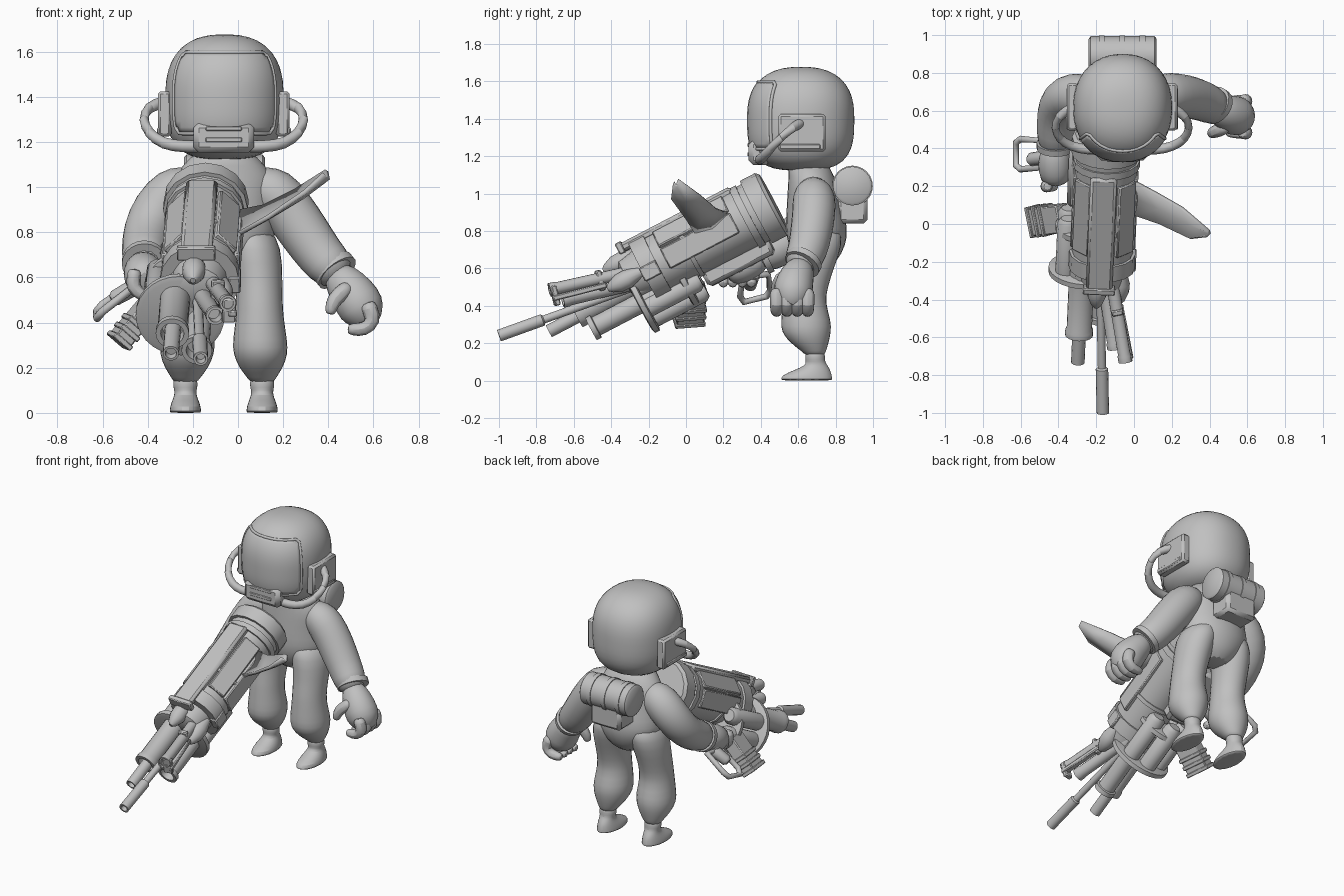
import bpy, bmesh, math
from mathutils import Vector, Matrix, Euler

if "Cube" in bpy.data.objects:
    bpy.data.objects.remove(bpy.data.objects["Cube"])

grey = bpy.data.materials.new("plain grey")
grey.use_nodes = True
grey.diffuse_color = (0.53, 0.53, 0.53, 1)
grey.node_tree.nodes["Principled BSDF"].inputs["Base Color"].default_value = (0.53, 0.53, 0.53, 1)

CX = -0.063          # centre plane of the figure
made = []


def add(name, bm, subdiv=0):
    bmesh.ops.recalc_face_normals(bm, faces=bm.faces)
    me = bpy.data.meshes.new(name)
    bm.to_mesh(me)
    bm.free()
    ob = bpy.data.objects.new(name, me)
    bpy.context.collection.objects.link(ob)
    me.materials.append(grey)
    if subdiv:
        ob.modifiers.new("round", "SUBSURF").levels = subdiv
        ob.modifiers["round"].render_levels = subdiv
    made.append(ob)
    return ob


def skin(name, rings, subdiv=0):
    """Join equal rings of points into a closed skin."""
    bm = bmesh.new()
    loops = [[bm.verts.new(p) for p in ring] for ring in rings]
    n = len(loops[0])
    for a, b in zip(loops, loops[1:]):
        for i in range(n):
            bm.faces.new((a[i], a[(i + 1) % n], b[(i + 1) % n], b[i]))
    bm.faces.new(loops[0][::-1])
    bm.faces.new(loops[-1])
    return add(name, bm, subdiv)


def circle(n, rx, ry):
    return [Vector((rx * math.cos(2 * math.pi * i / n), ry * math.sin(2 * math.pi * i / n), 0)) for i in range(n)]


def stack(name, levels):
    """Horizontal ellipses: (x, y, z, rx, ry)."""
    return skin(name, [[Vector(l[:3]) + c for c in circle(14, l[3], l[4])] for l in levels], 1)


def limb(name, pts, n=12):
    """Round limb along (x, y, z, radius) with softened ends."""
    P = [Vector(p[:3]) for p in pts]
    R = [p[3] * 1.04 for p in pts]
    T = [(P[min(i + 1, len(P) - 1)] - P[max(i - 1, 0)]).normalized() for i in range(len(P))]
    P = [P[0] - T[0] * R[0] * 0.5] + P + [P[-1] + T[-1] * R[-1] * 0.5]
    R = [R[0] * 0.6] + R + [R[-1] * 0.6]
    T = [T[0]] + T + [T[-1]]
    down = Vector((0, 0, -1))
    return skin(name, [[p + down.rotation_difference(t) @ c for c in circle(n, r, r)]
                       for p, r, t in zip(P, R, T)], 1)


def lathe(name, a, b, prof, n=20):
    """Turned part from a to b; profile holds (fraction, radius)."""
    a, b = Vector(a), Vector(b)
    q = (b - a).to_track_quat("Z", "Y")
    return skin(name, [[a.lerp(b, t) + q @ c for c in circle(n, r, r)] for t, r in prof])


def box(name, loc, size, mat=Matrix(), bevel=0.006):
    bm = bmesh.new()
    bmesh.ops.create_cube(bm, size=1)
    bmesh.ops.scale(bm, vec=size, verts=bm.verts)
    bmesh.ops.bevel(bm, geom=bm.edges[:], offset=bevel, segments=1, affect="EDGES")
    bmesh.ops.transform(bm, matrix=mat @ Matrix.Translation(loc), verts=bm.verts)
    return add(name, bm)


def wire(name, pts, r):
    cu = bpy.data.curves.new(name, "CURVE")
    cu.dimensions = "3D"
    cu.bevel_depth = r
    sp = cu.splines.new("POLY")
    sp.points.add(len(pts) - 1)
    for s, p in zip(sp.points, pts):
        s.co = (*p, 1)
    sp.use_cyclic_u = True
    cu.materials.append(grey)
    bpy.context.collection.objects.link(bpy.data.objects.new(name, cu))


# Helmet: round from above, domed on top and squarer below
HC, HR, ROUND = Vector((-0.06, 0.615, 1.4)), Vector((0.262, 0.285, 0.277)), 2.2


def flat_length(x, y):
    return (abs(x) ** ROUND + abs(y) ** ROUND) ** (1 / ROUND)


def on_helmet(d, grow=1.0):
    p = 2.5 if d[2] > 0 else 3.1
    k = grow * (flat_length(d[0], d[1]) ** p + abs(d[2]) ** p) ** (-1 / p)
    return HC + Vector([c * k * r for c, r in zip(d, HR)])


def on_face(u, v, grow):
    """Visor point: u across and v up, both -1 to 1."""
    x = 1.45 * u
    return on_helmet((x, -1, (0.13 + 0.73 * v) * flat_length(x, 1)), grow)


bm = bmesh.new()
bmesh.ops.create_icosphere(bm, subdivisions=4, radius=1)
for v in bm.verts:
    v.co = on_helmet(v.co)
add("helmet", bm)

# Visor patch and its rim
N = 14
ticks = [2 * i / N - 1 for i in range(N + 1)]
bm = bmesh.new()
grid = [[bm.verts.new(on_face(u, v, 1.012)) for u in ticks] for v in ticks]
for j in range(N):
    for i in range(N):
        if not (i in (0, N - 1) and j in (0, N - 1)):
            bm.faces.new((grid[j][i], grid[j][i + 1], grid[j + 1][i + 1], grid[j + 1][i]))
visor = add("visor", bm)
visor.modifiers.new("thick", "SOLIDIFY").thickness = 0.015
inner = ticks[1:-1]
edge = [(u, -1) for u in inner] + [(1, v) for v in inner] \
    + [(-u, 1) for u in inner] + [(-1, -v) for v in inner]
wire("visor_rim", [on_face(u * 1.03, v * 1.03, 1.0) for u, v in edge], 0.009)

# Breathing mask with two slots
box("mask", (CX, 0.395, 1.22), (0.27, 0.12, 0.135), bevel=0.025)
for z in (1.21, 1.26):
    box("mask_slot", (CX, 0.333, z), (0.16, 0.009, 0.02), bevel=0.003)

# Ear pads and hoses on both sides
for s in (-1, 1):
    box("ear_pad", (CX + s * 0.262, 0.62, 1.325), (0.06, 0.25, 0.2), bevel=0.012)
    box("ear_bar", (CX + s * 0.287, 0.61, 1.25), (0.02, 0.22, 0.03))
    limb("hose", [(CX + s * dx, y, z, 0.027) for dx, y, z in (
        (0.1, 0.4, 1.18), (0.18, 0.39, 1.18), (0.27, 0.41, 1.19), (0.335, 0.45, 1.24),
        (0.36, 0.51, 1.3), (0.34, 0.57, 1.355), (0.26, 0.62, 1.38))])

# Torso
stack("torso", [(CX, y, z, rx, ry) for y, z, rx, ry in (
    (0.7, 0.6, 0.08, 0.08), (0.7, 0.68, 0.17, 0.14), (0.7, 0.77, 0.245, 0.172), (0.695, 0.86, 0.23, 0.165),
    (0.685, 0.95, 0.225, 0.15), (0.68, 1.03, 0.235, 0.14), (0.67, 1.09, 0.195, 0.125), (0.65, 1.18, 0.11, 0.11))])

# Legs in baggy trousers, and shoes
for s in (-1, 1):
    stack("leg", [(CX + s * dx, y, z, rx, ry) for dx, y, z, rx, ry in (
        (0.17, 0.69, 0.13, 0.05, 0.05), (0.168, 0.685, 0.155, 0.065, 0.065), (0.165, 0.66, 0.2, 0.1, 0.105),
        (0.163, 0.642, 0.26, 0.125, 0.138), (0.16, 0.642, 0.32, 0.125, 0.138), (0.16, 0.63, 0.42, 0.108, 0.116),
        (0.158, 0.64, 0.5, 0.105, 0.122), (0.155, 0.665, 0.6, 0.108, 0.128), (0.14, 0.69, 0.73, 0.12, 0.155),
        (0.11, 0.7, 0.83, 0.1, 0.13))])
    stack("shoe", [(CX + s * 0.17, y, z, rx, ry) for y, z, rx, ry in (
        (0.645, 0.0, 0.068, 0.135), (0.645, 0.004, 0.072, 0.142), (0.645, 0.028, 0.07, 0.138),
        (0.675, 0.055, 0.06, 0.1), (0.697, 0.08, 0.05, 0.062), (0.692, 0.1, 0.05, 0.052),
        (0.69, 0.125, 0.058, 0.056), (0.69, 0.17, 0.05, 0.05))])

# Left arm with open hand
limb("left_arm", [(0.09, 0.68, 1.01, 0.09), (0.155, 0.685, 0.985, 0.116), (0.225, 0.685, 0.9, 0.116),
                  (0.3, 0.67, 0.79, 0.113), (0.37, 0.65, 0.69, 0.106), (0.425, 0.62, 0.635, 0.1)])
lathe("left_cuff", (0.42, 0.635, 0.645), (0.44, 0.62, 0.62), [(0, 0.09), (0, 0.1), (1, 0.1), (1, 0.08)])
limb("left_palm", [(0.45, 0.61, 0.6, 0.08), (0.51, 0.58, 0.53, 0.102), (0.55, 0.57, 0.46, 0.108),
                   (0.57, 0.565, 0.42, 0.078)])
for i in range(4):
    y = 0.485 + 0.055 * i
    limb("left_finger", [(0.58, y, 0.47, 0.042), (0.605, y, 0.405, 0.038), (0.56, y, 0.367, 0.036),
                         (0.5, y, 0.37, 0.028)], 8)
limb("left_thumb", [(0.48, 0.51, 0.55, 0.04), (0.42, 0.485, 0.5, 0.036), (0.41, 0.48, 0.45, 0.027)], 8)

# Right arm, bent forward to hold the gun
limb("right_arm", [(-0.216, 0.68, 1.01, 0.09), (-0.281, 0.685, 0.985, 0.116), (-0.36, 0.68, 0.9, 0.115),
                   (-0.4, 0.63, 0.81, 0.11), (-0.41, 0.54, 0.73, 0.106), (-0.415, 0.43, 0.675, 0.1)])
lathe("right_cuff", (-0.415, 0.43, 0.675), (-0.415, 0.4, 0.66), [(0, 0.09), (0, 0.1), (1, 0.1), (1, 0.08)])
limb("right_hand", [(-0.42, 0.39, 0.65, 0.075), (-0.42, 0.32, 0.62, 0.092), (-0.415, 0.25, 0.59, 0.085)])
for i in range(4):
    y = 0.2 + 0.05 * i
    limb("right_finger", [(-0.46, y, 0.62, 0.036), (-0.47, y, 0.55, 0.034), (-0.42, y, 0.52, 0.03)], 8)

# Back roll with straps, and pouch
lathe("back_roll", (-0.24, 0.89, 1.04), (0.12, 0.89, 1.04), [(0, 0.09), (0.03, 0.104), (0.97, 0.104), (1, 0.09)], 24)
for x in (-0.17, CX, 0.045):
    lathe("roll_strap", (x - 0.015, 0.89, 1.04), (x + 0.015, 0.89, 1.04), [(0, 0.1), (0, 0.109), (1, 0.109), (1, 0.1)], 24)
box("pouch", (CX, 0.89, 0.92), (0.23, 0.16, 0.16), bevel=0.02)

# Gun frame: local y runs back along the barrel, local z is up
rear, front = Vector((-0.14, 0.47, 0.95)), Vector((-0.17, -0.22, 0.59))
back = (rear - front).normalized()
side = back.cross(Vector((0, 0, 1))).normalized()
up = side.cross(back)
G = Matrix.Translation(front) @ Matrix((side, back, up)).transposed().to_4x4()


def barrel(name, x, z, y0, y1, prof, n=20):
    return lathe(name, G @ Vector((x, y0, z)), G @ Vector((x, y1, z)), prof, n)


# Main gun body, bands and flat panels
barrel("gun_body", 0, 0, -0.12, 0.78, [(0, 0.08), (0.02, 0.11), (0.13, 0.125), (0.13, 0.16), (0.8, 0.165),
                                       (0.88, 0.17), (0.88, 0.188), (0.98, 0.188), (1, 0.17)], 16)
for y, w, r in ((-0.01, 0.09, 0.176), (0.25, 0.025, 0.171), (0.6, 0.04, 0.178)):
    barrel("gun_band", 0, 0, y, y + w, [(0, 0.13), (0, r), (1, r), (1, 0.13)], 16)
for deg in (-90, -45, 45, 90):
    turn = G @ Matrix.Rotation(math.radians(deg), 4, "Y")
    box("gun_panel", (0, 0.34, 0.155), (0.12, 0.42, 0.035), turn)
box("top_panel", (-0.01, 0.27, 0.162), (0.14, 0.68, 0.05), G, 0.015)
box("front_clamp", (-0.01, -0.06, 0.165), (0.17, 0.035, 0.065), G)
box("side_lug", (0.155, 0.03, -0.02), (0.05, 0.1, 0.08), G)
box("receiver", (-0.1, 0.46, -0.19), (0.2, 0.4, 0.1), G, 0.02)

# Lower rotating cluster: discs, rear tubes, front tubes with hollow mouths
for name, y, r in (("cluster_disc", -0.115, 0.197), ("cluster_rear_disc", 0.14, 0.17)):
    barrel(name, -0.085, -0.124, y, y + 0.04, [(0, r * 0.9), (0.15, r), (0.85, r), (1, r * 0.9)], 28)
for i in range(6):
    a = math.radians(30 + 60 * i)
    barrel("rear_tube", -0.085 + 0.12 * math.cos(a), -0.124 + 0.12 * math.sin(a), -0.1, 0.24,
           [(0, 0.056), (0.93, 0.056), (1, 0.038)], 14)


def mouth(r, lip=0.07):
    return [(0.15, r * 0.65), (0, r * 0.7), (0, r), (lip, r)]


barrel("wide_tube", 0, -0.145, -0.4, 0, mouth(0.068) + [(0.08, 0.054), (1, 0.054)])
barrel("left_tube", -0.105, -0.04, -0.44, 0, mouth(0.074) + [(0.1, 0.067), (1, 0.067)])
barrel("left_tube_tip", -0.105, -0.05, -0.61, -0.38, mouth(0.036) + [(1, 0.036)], 14)
lathe("long_barrel", (-0.165, -1, 0.24), (-0.18, -0.25, 0.51),
      [(0.05, 0.018), (0, 0.022), (0, 0.033), (0.31, 0.033), (0.32, 0.022), (1, 0.022)], 14)
lathe("launcher_tube", (-0.045, -0.73, 0.485), (-0.12, -0.28, 0.585), mouth(0.037) + [(0.1, 0.033), (1, 0.033)], 14)
lathe("launcher_lower_tube", (-0.1, -0.66, 0.43), (-0.16, -0.28, 0.52), mouth(0.042) + [(0.1, 0.038), (1, 0.038)], 14)
tilt = Euler((math.radians(14), 0, math.radians(11))).to_matrix().to_4x4()
for x, y, z in ((-0.04, -0.7, 0.455), (-0.09, -0.46, 0.535)):
    box("launcher_bracket", (0, 0, 0), (0.06, 0.03, 0.11), Matrix.Translation((x, y, z)) @ tilt)
box("launcher_rail", (0, 0, 0), (0.04, 0.3, 0.03), Matrix.Translation((-0.05, -0.57, 0.475)) @ tilt)
for x, y, z in ((-0.02, -0.1, 0.1), (0.1, -0.12, 0.0)):
    barrel("nose_bulb", x, z, y - 0.1, y + 0.1, [(0, 0.012), (0.1, 0.03), (0.35, 0.05), (0.6, 0.052), (1, 0.03)], 14)

# Ribbed magazine on the right side
M = Matrix.Translation((-0.47, 0.02, 0.4)) @ Euler((0.1, math.radians(40), math.radians(15))).to_matrix().to_4x4()
box("magazine", (0.01, 0, 0.02), (0.085, 0.15, 0.25), M)
for i in range(3):
    box("magazine_rib", (0.01, 0, -0.095 + 0.05 * i), (0.1, 0.165, 0.025), M, 0.004)

# Carrying handle
wire("side_handle", [(-0.47, 0.3, 0.55), (-0.6, 0.29, 0.45), (-0.625, 0.31, 0.42),
                     (-0.625, 0.43, 0.45), (-0.6, 0.45, 0.48), (-0.47, 0.44, 0.57)], 0.018)
lathe("handle_hub", (-0.42, 0.36, 0.58), (-0.56, 0.34, 0.5), [(0, 0.04), (0.9, 0.035), (1, 0.02)], 12)

# Leaf blade with a raised spine
bm = bmesh.new()
low = [(0, 0.05, 0.78), (0.14, 0.0, 0.86), (0.3, -0.08, 0.97), (0.385, -0.07, 1.05)]
high = [(-0.03, 0.25, 0.88), (0.12, 0.17, 0.91), (0.26, 0.09, 0.98), (0.4, -0.03, 1.07)]
spine = [Vector(a).lerp(Vector(b), 0.5) + Vector((0.015, 0, -0.025)) for a, b in zip(low, high)]
rows = [[bm.verts.new(p) for p in line] for line in (low, spine, high)]
for a, b in zip(rows, rows[1:]):
    for i in range(3):
        bm.faces.new((a[i], a[i + 1], b[i + 1], b[i]))
blade = add("leaf_blade", bm)
blade.modifiers.new("thick", "SOLIDIFY").thickness = 0.02

# Smooth shading with sharp edges kept
bpy.ops.object.select_all(action="DESELECT")
for ob in made:
    ob.select_set(True)
bpy.context.view_layer.objects.active = made[0]
bpy.ops.object.shade_smooth_by_angle(angle=math.radians(40))
for ob in made:
    if "round" in ob.modifiers:
        ob.data.shade_smooth()
